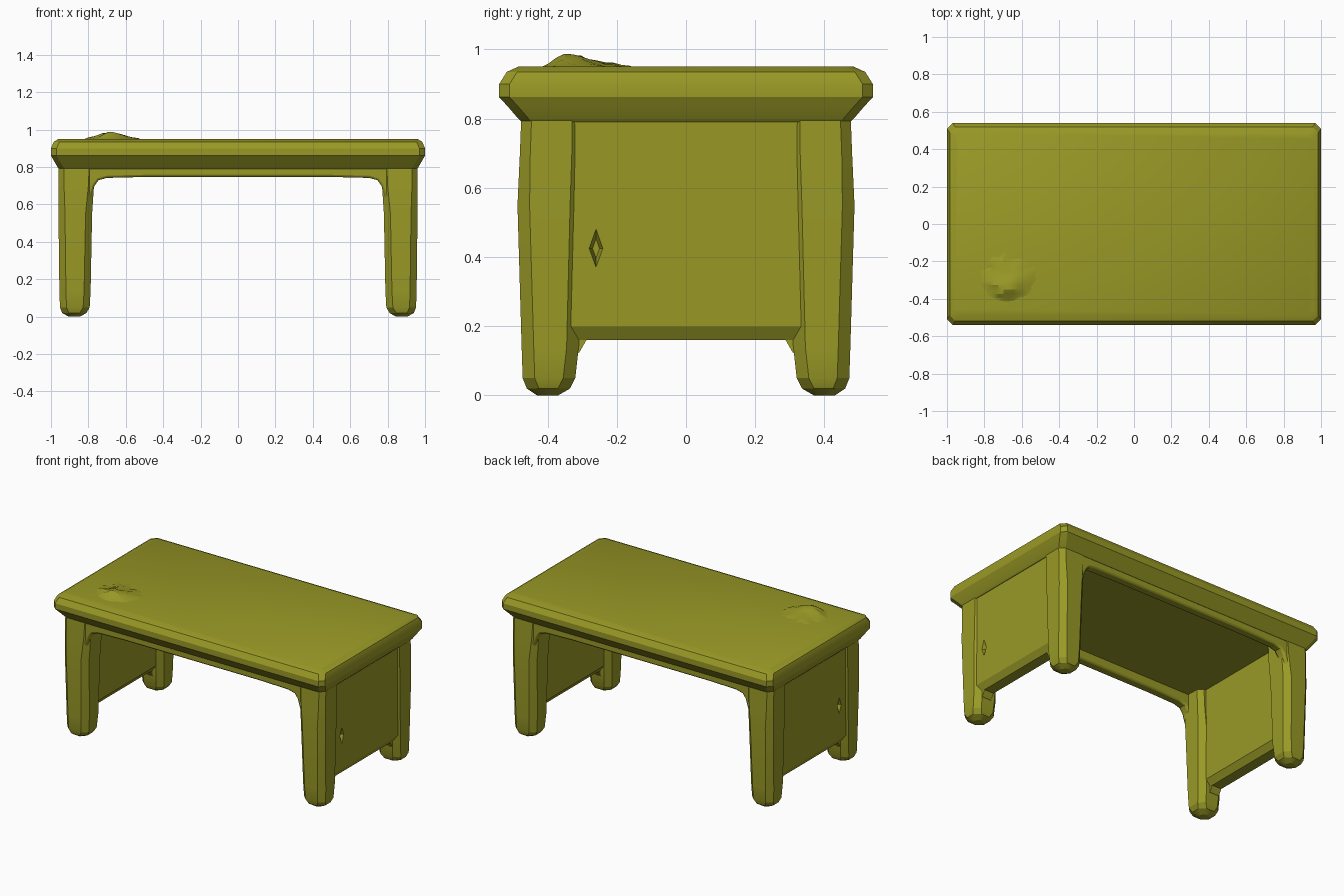
import bpy, bmesh, math, random
from mathutils import Vector

random.seed(4)
cube = bpy.data.objects.get("Cube")
if cube:
    bpy.data.objects.remove(cube, do_unlink=True)

olive = bpy.data.materials.new("olive")
olive.use_nodes = True
colour = (0.32, 0.32, 0.02, 1)
olive.diffuse_color = colour
olive.node_tree.nodes["Principled BSDF"].inputs["Base Color"].default_value = colour


def finish(name, bm, smooth=25):
    bmesh.ops.recalc_face_normals(bm, faces=bm.faces)
    mesh = bpy.data.meshes.new(name)
    bm.to_mesh(mesh)
    bm.free()
    mesh.materials.append(olive)
    ob = bpy.data.objects.new(name, mesh)
    bpy.context.collection.objects.link(ob)
    if smooth:
        bpy.ops.object.select_all(action="DESELECT")
        bpy.context.view_layer.objects.active = ob
        ob.select_set(True)
        bpy.ops.object.shade_smooth_by_angle(angle=math.radians(smooth))
    return ob


def loft(name, rings, sx=1, sy=1):
    """Stack chamfered rectangles: (x0, x1, y0, y1, z, corner chamfer)."""
    bm = bmesh.new()
    loops = []
    for x0, x1, y0, y1, z, c in rings:
        pts = [(x0 + c, y0), (x1 - c, y0), (x1, y0 + c), (x1, y1 - c),
               (x1 - c, y1), (x0 + c, y1), (x0, y1 - c), (x0, y0 + c)]
        loops.append([bm.verts.new((x * sx, y * sy, z)) for x, y in pts])
    for a, b in zip(loops, loops[1:]):
        for i in range(8):
            j = (i + 1) % 8
            bm.faces.new((a[i], a[j], b[j], b[i]))
    bm.faces.new(loops[0])
    bm.faces.new(loops[-1])
    return finish(name, bm)


def prism(name, near, far):
    """Join two matching outlines into a closed solid."""
    bm = bmesh.new()
    a = [bm.verts.new(p) for p in near]
    b = [bm.verts.new(p) for p in far]
    for i in range(len(a)):
        j = (i + 1) % len(a)
        bm.faces.new((a[i], a[j], b[j], b[i]))
    bm.faces.new(a)
    bm.faces.new(b)
    return finish(name, bm)


# Table top with a rounded rim and a shallow hollow underside
rim = [(0.83, 0.43, 0.805), (0.83, 0.43, 0.79), (0.955, 0.475, 0.79),
       (0.965, 0.485, 0.80), (0.985, 0.515, 0.835), (1.0, 0.54, 0.862),
       (1.0, 0.54, 0.90), (0.985, 0.518, 0.935), (0.96, 0.485, 0.95)]
loft("table_top", [(-x, x, -y, y, z, 0.03) for x, y, z in rim])

leg = [(0.845, 0.905, 0.37, 0.43, 0.0, 0.02),
       (0.81, 0.94, 0.335, 0.46, 0.02, 0.035),
       (0.793, 0.952, 0.32, 0.472, 0.05, 0.035),
       (0.788, 0.955, 0.31, 0.475, 0.14, 0.035),
       (0.78, 0.96, 0.30, 0.487, 0.55, 0.035),
       (0.77, 0.96, 0.30, 0.48, 0.70, 0.03),
       (0.765, 0.96, 0.30, 0.475, 0.83, 0.03)]
panel = [(0.85, 0.92, -0.4, 0.4, 0.16, 0.01),
         (0.82, 0.945, -0.4, 0.4, 0.20, 0.01),
         (0.81, 0.952, -0.4, 0.4, 0.83, 0.01)]

for side, sx in (("left", 1), ("right", -1)):
    for end, sy in (("front", -1), ("back", 1)):
        loft(f"{end}_{side}_leg", leg, sx, sy)
        # Small brace where the panel runs into the leg
        brace = [(0.33, 0.11), (0.308, 0.125), (0.285, 0.165), (0.33, 0.19)]
        prism(f"{end}_{side}_brace",
              [(0.85 * sx, y * sy, z) for y, z in brace],
              [(0.92 * sx, y * sy, z) for y, z in brace])

    board = loft(f"{side}_end_panel", panel, sx)

    # Narrow diamond notch in the outer face
    bm = bmesh.new()
    bmesh.ops.create_cone(bm, cap_ends=True, segments=4, radius1=0.4,
                          radius2=1, depth=1)
    for v in bm.verts:
        x, y, z = v.co
        v.co = Vector(((0.94 + z * 0.05) * sx, -0.26 + y * 0.025, 0.425 + x * 0.07))
    cutter = finish(f"{side}_notch_cutter", bm, 0)
    cutter.hide_render = True
    cutter.hide_viewport = True
    notch = board.modifiers.new("notch", "BOOLEAN")
    notch.operation = "DIFFERENCE"
    notch.solver = "EXACT"
    notch.object = cutter

# Aprons under the long edges, curving down into the legs
half = [(0.83, 0.60), (0.785, 0.64), (0.767, 0.70), (0.745, 0.73),
        (0.70, 0.742), (0.5, 0.747)]
arch = half + [(-x, z) for x, z in reversed(half)] + [(-0.83, 0.83), (0.83, 0.83)]
for end, sy in (("front", -1), ("back", 1)):
    apron = prism(f"{end}_apron",
                  [(x, 0.41 * sy, z) for x, z in arch],
                  [(x, 0.473 * sy, z) for x, z in arch])
    soften = apron.modifiers.new("soften", "BEVEL")
    soften.width = 0.012
    soften.segments = 2
    soften.limit_method = "ANGLE"
    soften.angle_limit = math.radians(60)

# Irregular low lump on the table top
bm = bmesh.new()
bmesh.ops.create_grid(bm, x_segments=12, y_segments=12, size=1)
for v in bm.verts:
    x, y = v.co.x, v.co.y
    r = math.hypot(x, y)
    body = max(0, 1 - r * r) * (0.7 - 0.45 * y)
    ridge = 0.35 * math.exp(-((x + 0.1) ** 2 + (y + 0.45) ** 2) * 8)
    h = body * 0.035 + ridge * 0.045
    if r < 0.9:
        h += random.uniform(-0.006, 0.004)
    v.co = Vector((-0.67 + x * 0.16, -0.28 + y * 0.14, 0.946 + h))
finish("surface_lump", bm, 20)
